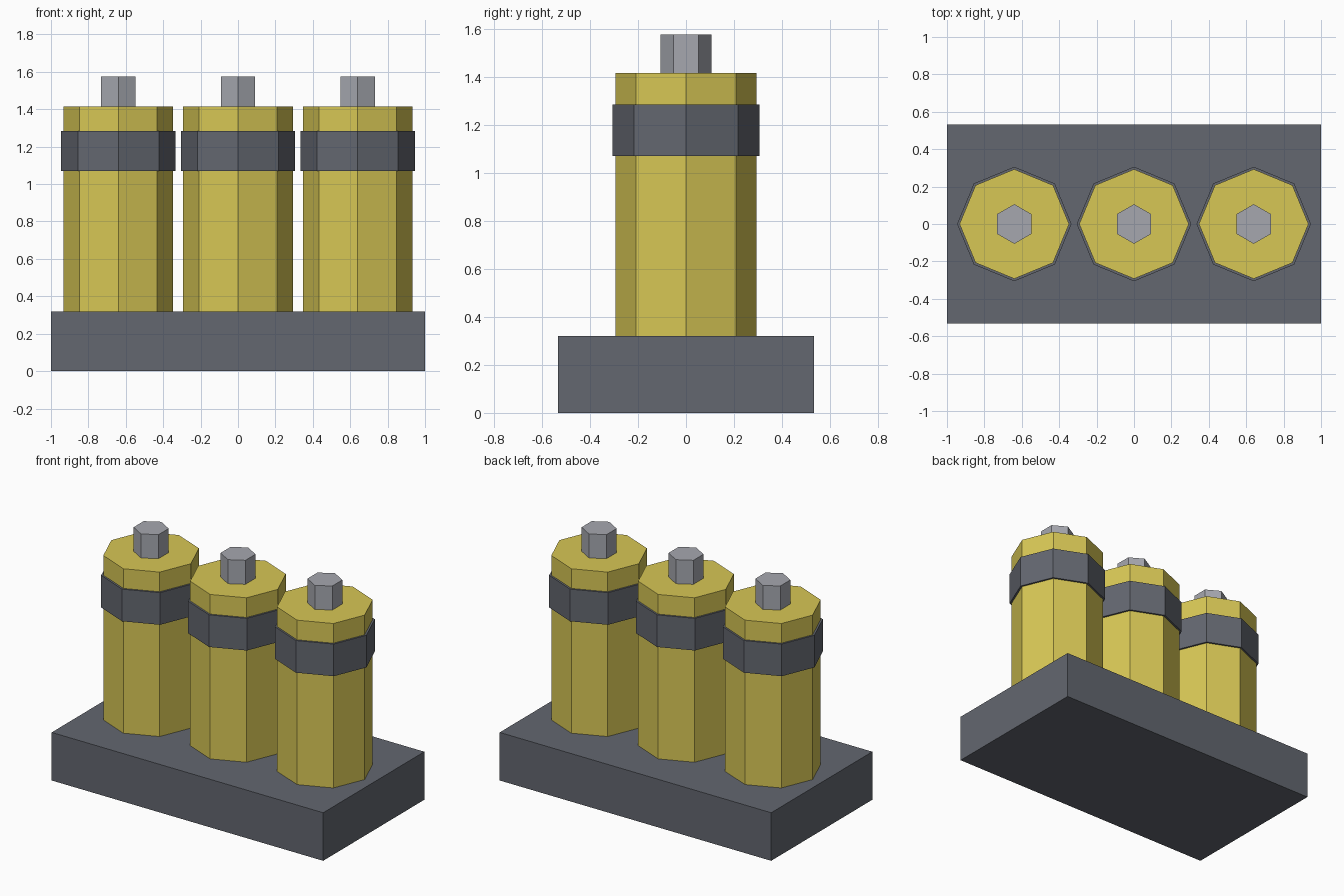
import bpy
import math

if "Cube" in bpy.data.objects:
    bpy.data.objects.remove(bpy.data.objects["Cube"])


def material(name, rgb):
    m = bpy.data.materials.new(name)
    m.diffuse_color = (*rgb, 1.0)
    m.use_nodes = True
    m.node_tree.nodes["Principled BSDF"].inputs["Base Color"].default_value = m.diffuse_color
    return m


yellow = material("yellow", (0.68, 0.57, 0.09))
dark = material("dark grey", (0.125, 0.135, 0.16))
metal = material("light grey metal", (0.38, 0.39, 0.43))


def prism(name, sides, radius, x, z0, z1, mat):
    """Flat-shaded upright prism with a corner pointing along +y."""
    bpy.ops.mesh.primitive_cylinder_add(
        vertices=sides, radius=radius, depth=z1 - z0,
        location=(x, 0, (z0 + z1) / 2))
    ob = bpy.context.object
    ob.name = name
    ob.data.materials.append(mat)
    return ob


# Base block
bpy.ops.mesh.primitive_cube_add(size=1, location=(0, 0, 0.16))
base = bpy.context.object
base.name = "base"
base.scale = (2.0, 1.064, 0.32)
bpy.ops.object.transform_apply(location=False, rotation=False, scale=True)
base.data.materials.append(dark)

# Three canisters, each with a band and a hexagonal terminal
for side, x in (("left", -0.64), ("middle", 0.0), ("right", 0.64)):
    prism(side + "_canister", 8, 0.293, x, 0.32, 1.415, yellow)
    prism(side + "_band", 8, 0.306, x, 1.07, 1.284, dark)
    prism(side + "_terminal", 6, 0.106, x, 1.415, 1.575, metal)
